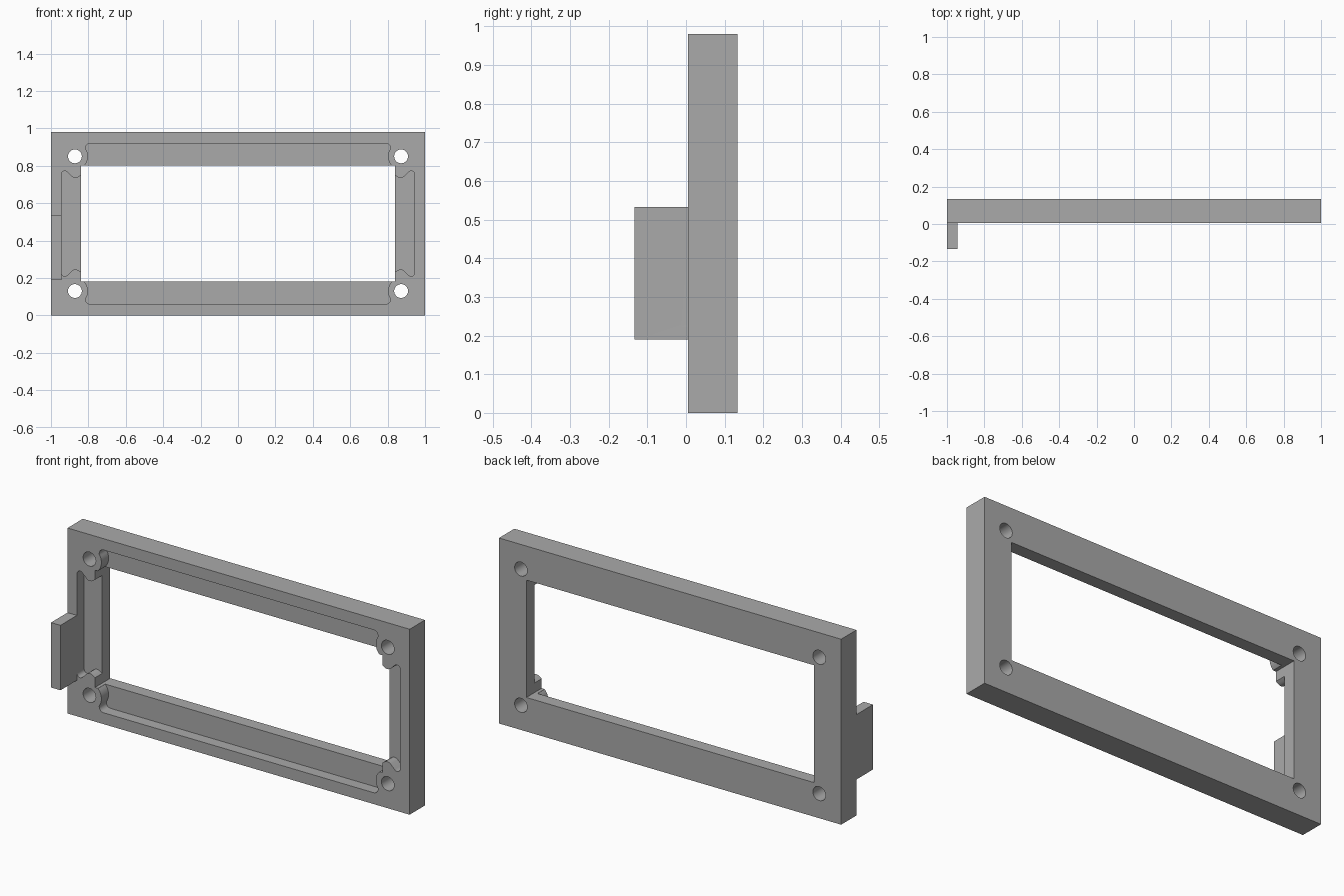
import bpy
import bmesh
from math import cos, sin, pi, radians

cube = bpy.data.objects.get("Cube")
if cube:
    bpy.data.objects.remove(cube, do_unlink=True)

HEIGHT = 0.98
FRONT, BACK = 0.005, 0.133
RECESS = 0.065          # depth position of the recess floor
HOLE_X, HOLE_Z = 0.872, 0.85

grey = bpy.data.materials.new("plain grey")
grey.use_nodes = True
grey.diffuse_color = (0.4, 0.4, 0.4, 1)
grey.node_tree.nodes["Principled BSDF"].inputs["Base Color"].default_value = (0.4, 0.4, 0.4, 1)


def prism(name, outline, y0, y1):
    """Extrude an outline in x and z along y."""
    bm = bmesh.new()
    face = bm.faces.new([bm.verts.new((x, y0, z)) for x, z in outline])
    new = bmesh.ops.extrude_face_region(bm, geom=[face])["geom"]
    moved = [v for v in new if isinstance(v, bmesh.types.BMVert)]
    bmesh.ops.translate(bm, verts=moved, vec=(0, y1 - y0, 0))
    bmesh.ops.recalc_face_normals(bm, faces=bm.faces)
    mesh = bpy.data.meshes.new(name)
    bm.to_mesh(mesh)
    bm.free()
    mesh.materials.append(grey)
    ob = bpy.data.objects.new(name, mesh)
    bpy.context.collection.objects.link(ob)
    return ob


def rect(x0, x1, z0, z1):
    return [(x0, z0), (x1, z0), (x1, z1), (x0, z1)]


def arc(cx, cz, r, start, end, steps):
    angles = [radians(start + (end - start) * i / steps) for i in range(steps + 1)]
    return [(cx + r * cos(a), cz + r * sin(a)) for a in angles]


def flip_x(pts):
    return [(-x, z) for x, z in pts]


def flip_z(pts):
    return [(x, HEIGHT - z) for x, z in pts]


def combine(target, tool, operation):
    """Apply a boolean and discard the tool."""
    tool.hide_render = True
    mod = target.modifiers.new(tool.name, 'BOOLEAN')
    mod.operation, mod.solver, mod.object = operation, 'EXACT', tool
    graph = bpy.context.evaluated_depsgraph_get()
    mesh = bpy.data.meshes.new_from_object(target.evaluated_get(graph))
    target.modifiers.clear()
    target.data = mesh
    bpy.data.objects.remove(tool, do_unlink=True)


# Rectangular frame with the side tab
frame = prism("bezel_frame", rect(-1, 1, 0, HEIGHT), FRONT, BACK)
combine(frame, prism("side_tab", rect(-1, -0.945, 0.19, 0.533), -0.133, 0.03), 'UNION')

# Window opening
combine(frame, prism("window_cutter", rect(-0.84, 0.84, 0.18, 0.80), -0.2, 0.2), 'DIFFERENCE')

# Long recesses, curving round the screw bosses at their ends
end = [(0.823, 0.75)] + arc(HOLE_X, HOLE_Z, 0.07, 225, 145, 10)
end += arc(0.79, 0.895, 0.025, 0, 90, 6)
long_recess = end + flip_x(end)[::-1]
for outline in (long_recess, flip_z(long_recess)):
    combine(frame, prism("long_recess_cutter", outline, -0.02, RECESS), 'DIFFERENCE')

# Short recesses, with notched ends
notch = [(0.80, 0.749), (0.84, 0.749), (0.851, 0.741), (0.86, 0.736), (0.869, 0.734),
         (0.879, 0.736), (0.888, 0.741), (0.911, 0.764), (0.917, 0.769)]
notch += arc(0.925, 0.752, 0.02, 95, 0, 6)
short_recess = notch + flip_z(notch)[::-1]
for outline in (short_recess, flip_x(short_recess)):
    combine(frame, prism("short_recess_cutter", outline, -0.02, RECESS), 'DIFFERENCE')

# Four screw holes
hole = arc(HOLE_X, HOLE_Z, 0.037, 0, 350, 35)
for outline in (hole, flip_x(hole), flip_z(hole), flip_x(flip_z(hole))):
    combine(frame, prism("hole_cutter", outline, -0.2, 0.2), 'DIFFERENCE')

# Smooth curved walls, sharp edges elsewhere
bpy.ops.object.select_all(action='DESELECT')
frame.select_set(True)
bpy.context.view_layer.objects.active = frame
bpy.ops.object.shade_smooth_by_angle(angle=radians(30))
